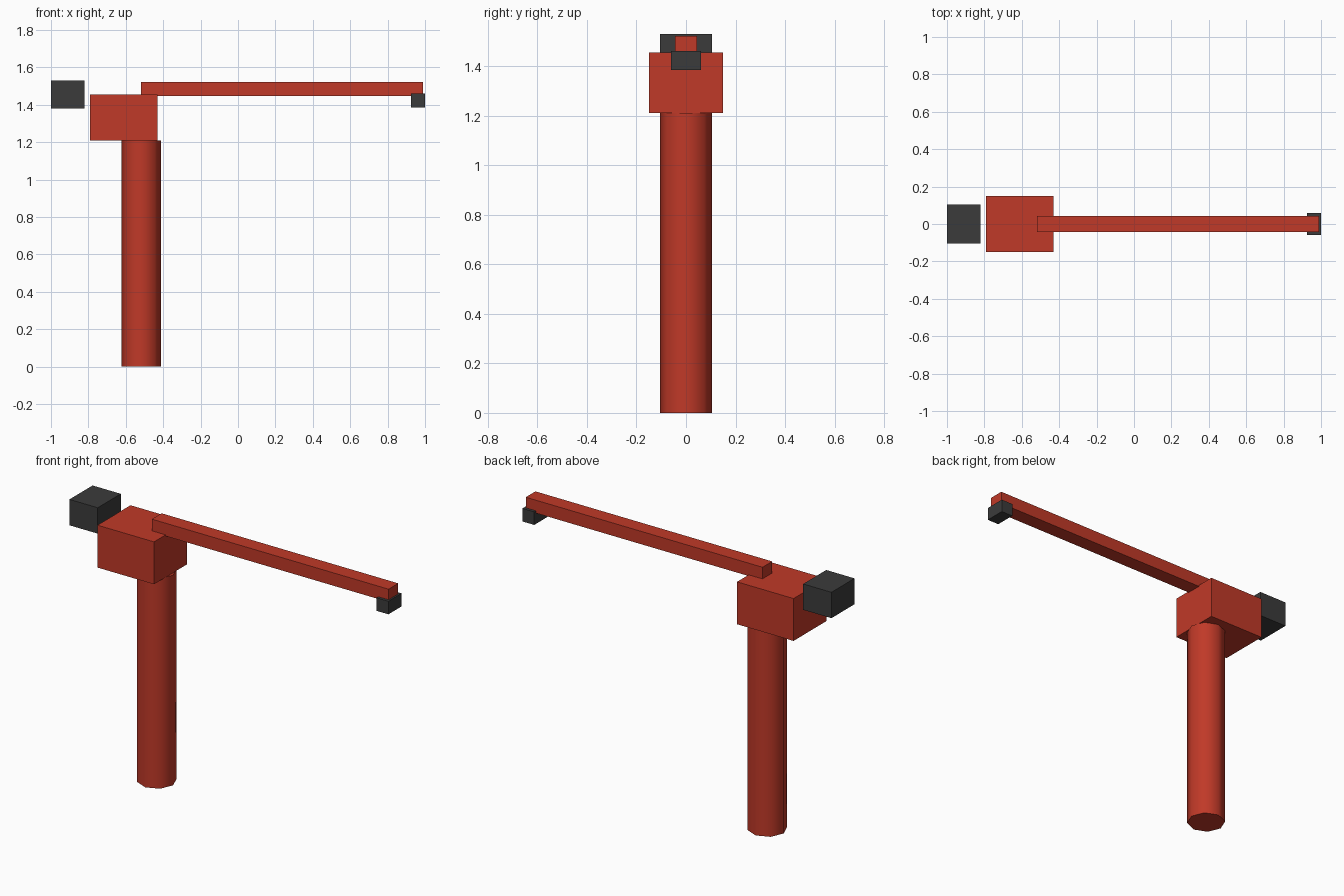
import bpy

if "Cube" in bpy.data.objects:
    bpy.data.objects.remove(bpy.data.objects["Cube"])


def material(name, color):
    m = bpy.data.materials.new(name)
    m.diffuse_color = (*color, 1)
    m.use_nodes = True
    m.node_tree.nodes["Principled BSDF"].inputs["Base Color"].default_value = m.diffuse_color
    return m


red = material("red_paint", (0.527, 0.041, 0.021))
dark = material("dark_grey", (0.044, 0.044, 0.044))


def box(name, x, half_y, z, mat):
    """Box from x and z ranges, symmetric in y."""
    bpy.ops.mesh.primitive_cube_add(
        size=1, location=((x[0] + x[1]) / 2, 0, (z[0] + z[1]) / 2))
    ob = bpy.context.object
    ob.name = name
    ob.scale = (x[1] - x[0], 2 * half_y, z[1] - z[0])
    bpy.ops.object.transform_apply(location=False, rotation=False, scale=True)
    ob.data.materials.append(mat)
    return ob


# Eight-sided smooth column
bpy.ops.mesh.primitive_cylinder_add(
    vertices=8, radius=0.105, depth=1.21, location=(-0.518, 0, 0.605))
column = bpy.context.object
column.name = "column"
column.data.materials.append(red)
bpy.ops.object.shade_smooth_by_angle(angle=1.0)

# Head block, boom, counterweight behind, hook block at the tip
box("head_block", (-0.79, -0.43), 0.15, (1.21, 1.454), red)
box("boom", (-0.518, 0.99), 0.044, (1.447, 1.521), red)
box("counterweight", (-1.0, -0.82), 0.105, (1.38, 1.529), dark)
box("hook_block", (0.925, 1.0), 0.06, (1.385, 1.46), dark)
